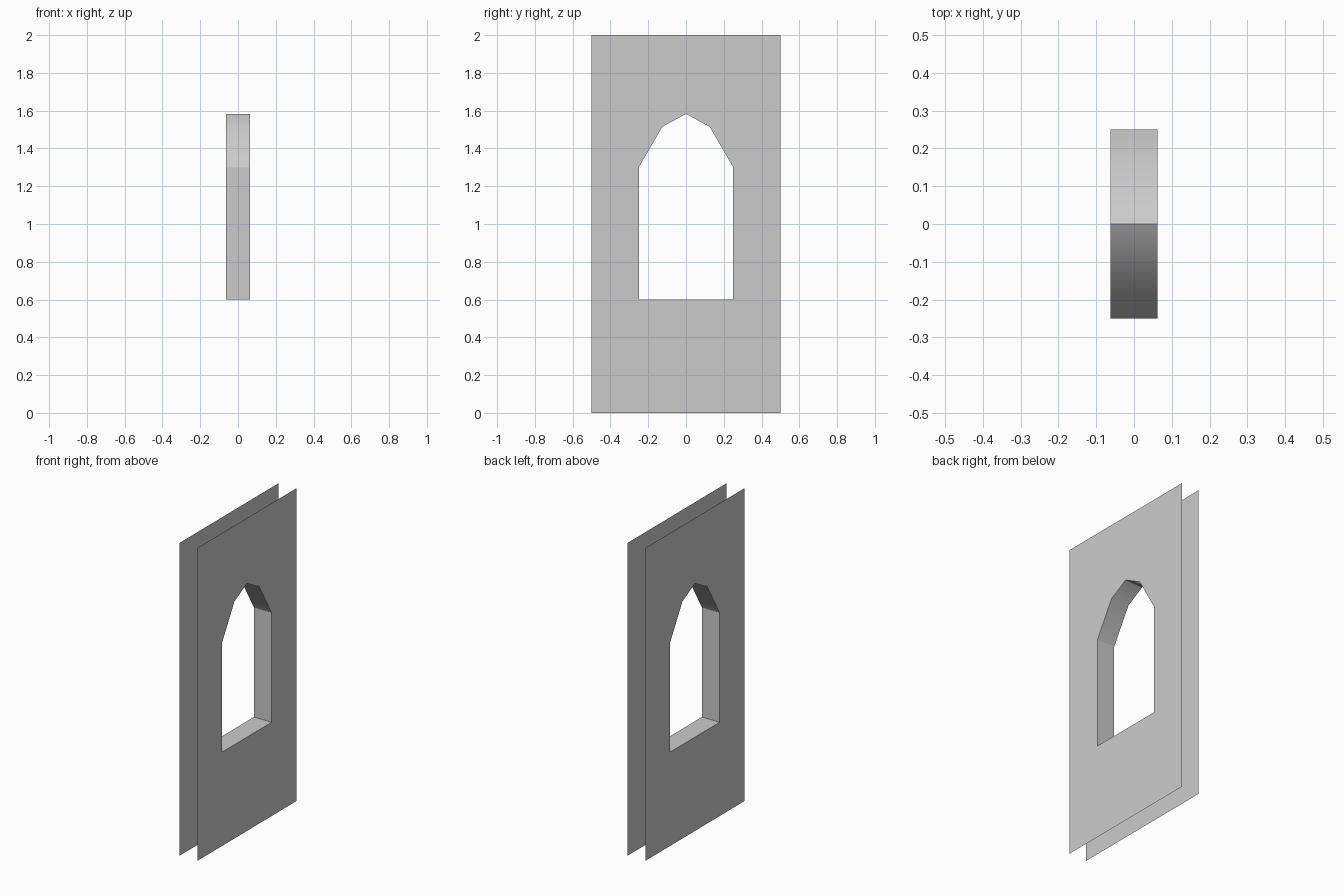
import bpy
import bmesh

if "Cube" in bpy.data.objects:
    bpy.data.objects.remove(bpy.data.objects["Cube"])

X = 0.0625  # half thickness of the wall

# Right half profiles (y, z), from bottom centre up to top centre
HOLE = [(0, 0.6), (0.25, 0.6), (0.25, 1.3), (0.125, 1.515), (0, 1.583)]
OUTER = [(0, 0), (0.5, 0), (0.5, 1.3), (0.5, 2), (0, 2)]
SHOULDER_Z = 1.515


def mirrored(half):
    """Close a half profile into a full counter-clockwise loop."""
    return half + [(-y, z) for y, z in half[-2:0:-1]]


def make_strip(name, loop_a, xa, loop_b, xb, flip=False):
    """Bridge two closed loops lying at given x positions with quads."""
    bm = bmesh.new()
    a = [bm.verts.new((xa, y, z)) for y, z in loop_a]
    b = [bm.verts.new((xb, y, z)) for y, z in loop_b]
    n = len(a)
    for i in range(n):
        j = (i + 1) % n
        quad = [a[i], a[j], b[j], b[i]]
        bm.faces.new(quad[::-1] if flip else quad)
    mesh = bpy.data.meshes.new(name)
    obj = bpy.data.objects.new(name, mesh)
    bpy.context.collection.objects.link(obj)
    return bm, mesh


hole, outer = mirrored(HOLE), mirrored(OUTER)

# Two wall faces, open around the outside edge
for name, x in (("wall_face_right", X), ("wall_face_left", -X)):
    bm, mesh = make_strip(name, outer, x, hole, x, flip=x < 0)
    bm.to_mesh(mesh)
    bm.free()

# Window reveal joining both faces: flat sill and jambs, smooth arch sides
bm, mesh = make_strip("window_reveal", hole, X, hole, -X)
for f in bm.faces:
    f.smooth = f.calc_center_median().z > 1.3
for e in bm.edges:
    e.smooth = all(abs(v.co.z - SHOULDER_Z) < 1e-4 for v in e.verts)
bm.to_mesh(mesh)
bm.free()
